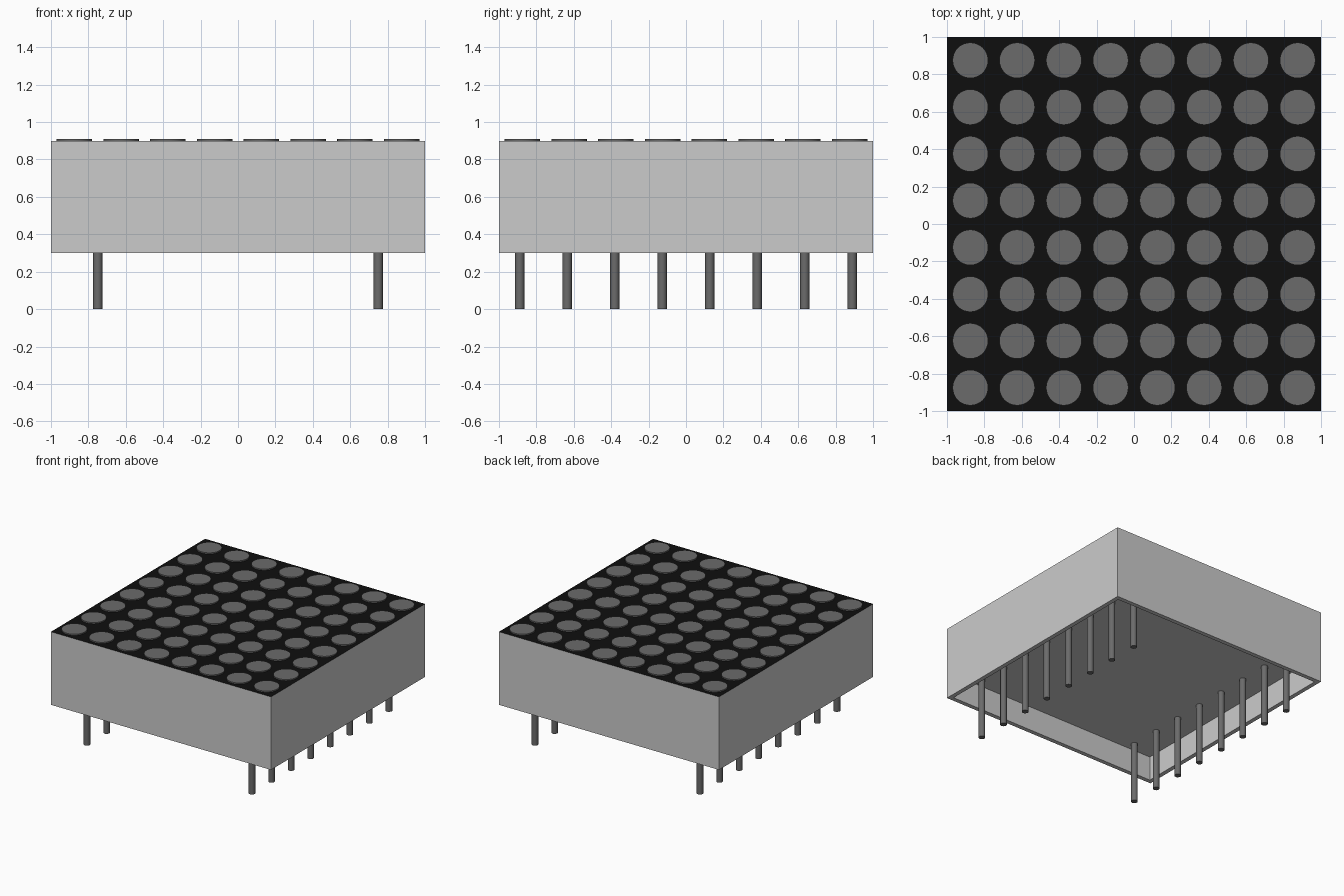
import bpy
import bmesh
from mathutils import Matrix, Vector

cube = bpy.data.objects.get("Cube")
if cube:
    bpy.data.objects.remove(cube, do_unlink=True)

BASE, TOP, CEILING = 0.30, 0.90, 0.50
WALL = 0.05


def material(name, value):
    m = bpy.data.materials.new(name)
    m.use_nodes = True
    color = (value, value, value, 1)
    m.diffuse_color = color
    m.node_tree.nodes["Principled BSDF"].inputs["Base Color"].default_value = color
    return m


def make_object(name, bm, *mats):
    mesh = bpy.data.meshes.new(name)
    bm.to_mesh(mesh)
    bm.free()
    for m in mats:
        mesh.materials.append(m)
    obj = bpy.data.objects.new(name, mesh)
    bpy.context.collection.objects.link(obj)
    return obj


def cylinder(name, x, y, z0, z1, radius, sides, mat):
    bm = bmesh.new()
    bmesh.ops.create_cone(bm, cap_ends=True, segments=sides,
                          radius1=radius, radius2=radius, depth=z1 - z0,
                          matrix=Matrix.Translation((x, y, (z0 + z1) / 2)))
    obj = make_object(name, bm, mat)
    bpy.ops.object.select_all(action="DESELECT")
    obj.select_set(True)
    bpy.context.view_layer.objects.active = obj
    bpy.ops.object.shade_smooth_by_angle()
    return obj


shell_gray = material("shell light gray", 0.60)
face_black = material("face black", 0.0045)
lamp_gray = material("lamp gray", 0.147)
pin_gray = material("pin gray", 0.147)

# Housing: a box with a black top face and a recess underneath
bm = bmesh.new()
bmesh.ops.create_cube(bm, size=1, matrix=Matrix.Translation((0, 0, (BASE + TOP) / 2))
                      @ Matrix.Diagonal((2, 2, TOP - BASE, 1)))
bm.normal_update()
bottom = next(f for f in bm.faces if f.normal.z < -0.9)
next(f for f in bm.faces if f.normal.z > 0.9).material_index = 1
bmesh.ops.inset_region(bm, faces=[bottom], thickness=WALL)
recess = bmesh.ops.extrude_discrete_faces(bm, faces=[bottom])["faces"]
bmesh.ops.translate(bm, verts=recess[0].verts, vec=Vector((0, 0, CEILING - BASE)))
bmesh.ops.recalc_face_normals(bm, faces=bm.faces)
make_object("housing", bm, shell_gray, face_black)

# Grid of round lamps on the top face
for row in range(8):
    for col in range(8):
        cylinder(f"lamp_{row + 1}_{col + 1}", (col - 3.5) * 0.25, (row - 3.5) * 0.25,
                 TOP, TOP + 0.01, 0.095, 32, lamp_gray)

# Two rows of connector pins hanging from the recess
for side, x in (("left", 0.75), ("right", -0.75)):
    for i in range(8):
        cylinder(f"pin_{side}_{i + 1}", x, (i - 3.5) * 0.254,
                 0, CEILING, 0.025, 16, pin_gray)
